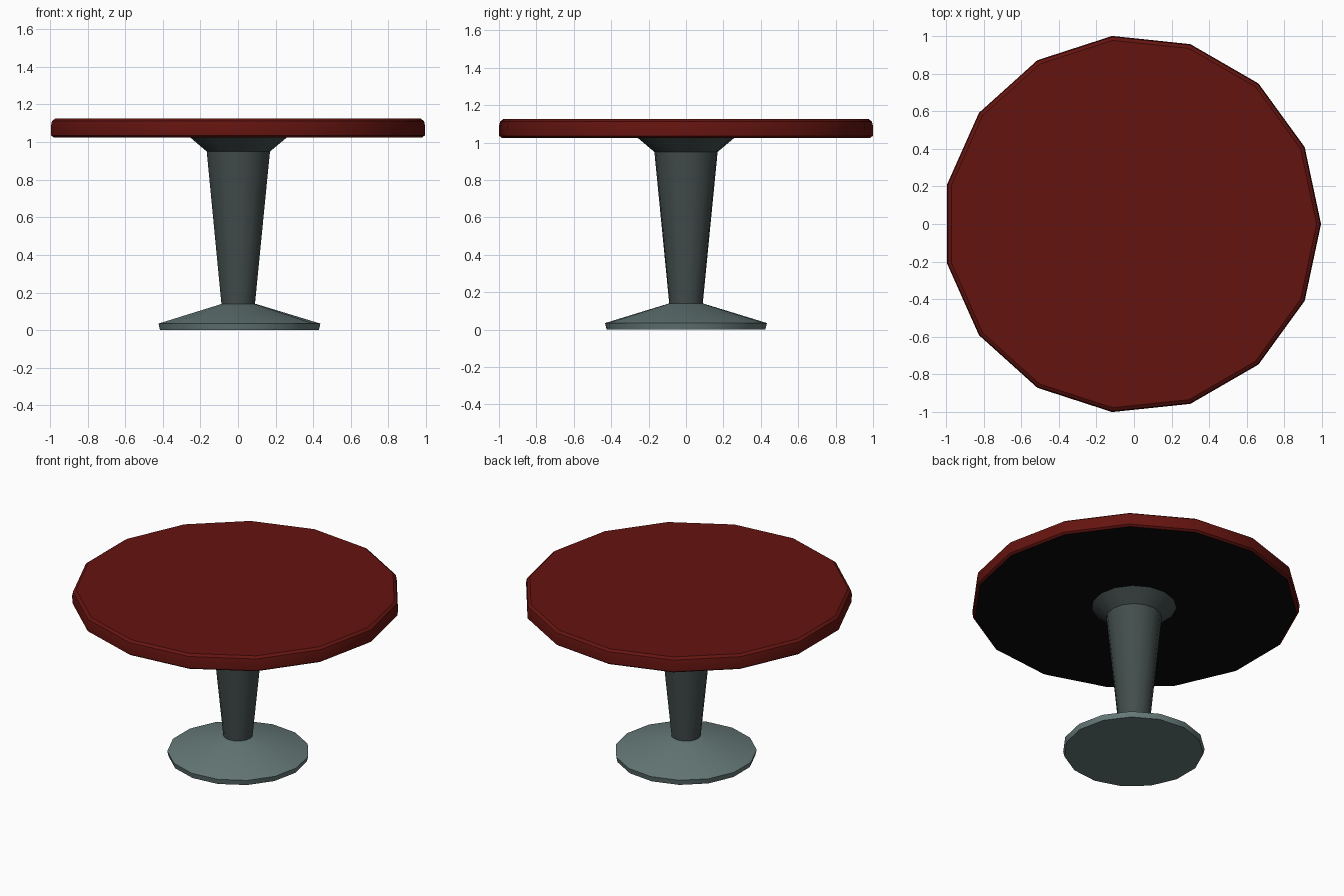
import bpy, bmesh, math

if "Cube" in bpy.data.objects:
    bpy.data.objects.remove(bpy.data.objects["Cube"])

SIDES = 15


def material(name, rgb):
    m = bpy.data.materials.new(name)
    m.diffuse_color = (*rgb, 1)
    m.use_nodes = True
    m.node_tree.nodes["Principled BSDF"].inputs["Base Color"].default_value = m.diffuse_color
    return m


def lathe(name, profile, mat, x=0.0, under=None):
    """Closed 15-sided solid from (radius, z) pairs listed bottom to top."""
    bm = bmesh.new()
    rings = []
    for r, z in profile:
        rings.append([bm.verts.new((x + r * math.cos(math.tau * i / SIDES),
                                    r * math.sin(math.tau * i / SIDES), z))
                      for i in range(SIDES)])
    for low, high in zip(rings, rings[1:]):
        for i in range(SIDES):
            j = (i + 1) % SIDES
            bm.faces.new((low[i], low[j], high[j], high[i]))
    bottom = bm.faces.new(rings[0][::-1])
    bm.faces.new(rings[-1])
    if under:
        bottom.material_index = 1
    me = bpy.data.meshes.new(name)
    bm.to_mesh(me)
    bm.free()
    ob = bpy.data.objects.new(name, me)
    bpy.context.collection.objects.link(ob)
    me.materials.append(mat)
    if under:
        me.materials.append(under)
    bpy.ops.object.select_all(action='DESELECT')
    ob.select_set(True)
    bpy.context.view_layer.objects.active = ob
    bpy.ops.object.shade_smooth_by_angle(angle=math.radians(30))
    return ob


red = material("red_top", (0.13, 0.007, 0.005))
black = material("dark_underside", (0.003, 0.003, 0.003))
pale = material("pale_metal", (0.13, 0.19, 0.185))
dark = material("dark_metal", (0.055, 0.075, 0.073))

# Foot: low cone with a thin rim
lathe("foot", [(0.427, 0), (0.435, 0.035), (0.09, 0.14)], pale, 0.003)

# Column widening upward, with a flared collar under the top
lathe("column", [(0.09, 0.138), (0.17, 0.95), (0.26, 1.025)], dark)

# Table top with softened rim and dark underside
lathe("table_top", [(0.99, 1.025), (1.004, 1.035), (1.0055, 1.085),
                    (1.0, 1.112), (0.982, 1.125)], red, -0.011, black)
